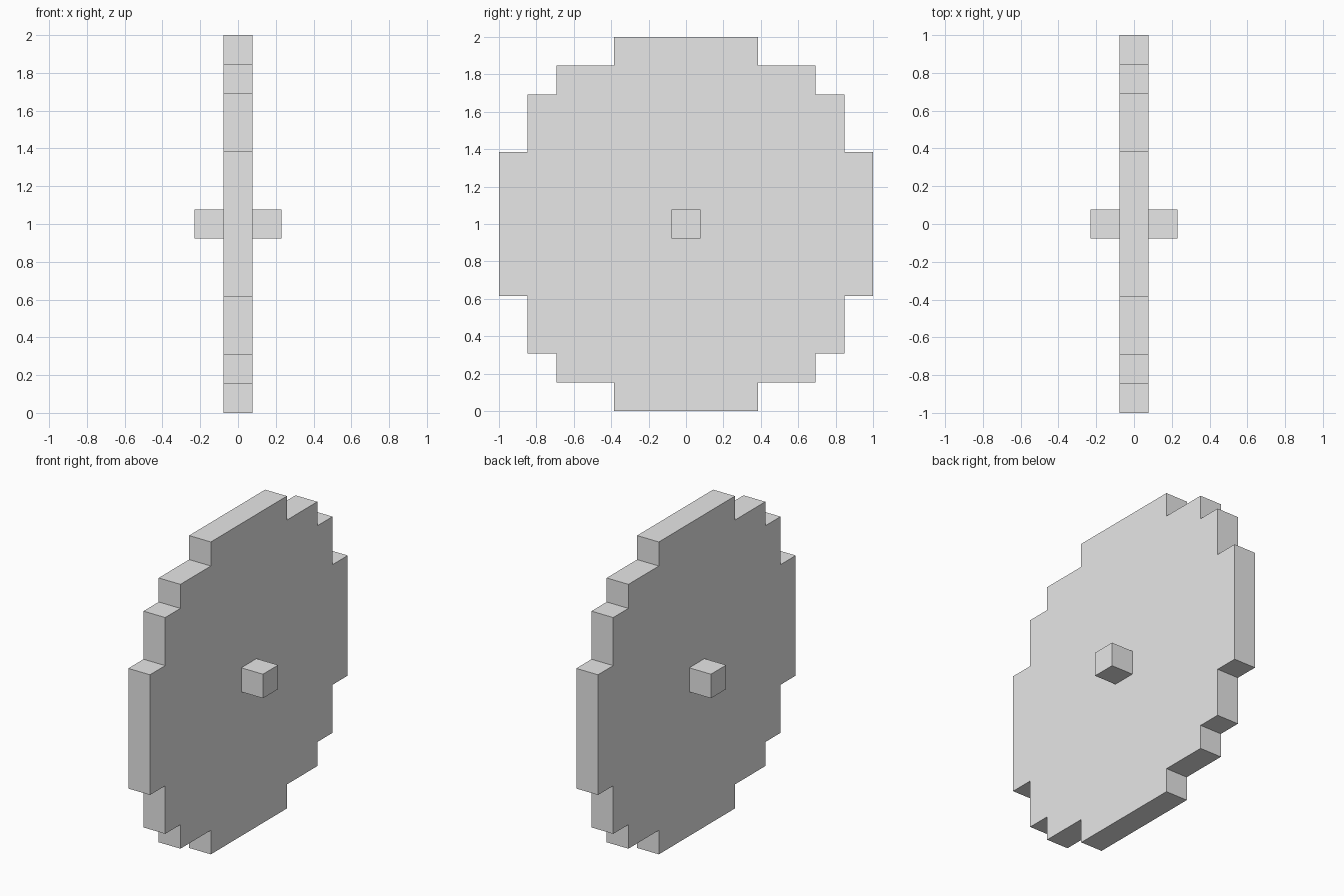
import bpy
import bmesh

cube = bpy.data.objects.get("Cube")
if cube:
    bpy.data.objects.remove(cube, do_unlink=True)

U = 2 / 13  # one block of the stepped disc

GREY = (0.8, 0.8, 0.8, 1)
grey = bpy.data.materials.new("light_grey")
grey.use_nodes = True
grey.diffuse_color = GREY
grey.node_tree.nodes["Principled BSDF"].inputs["Base Color"].default_value = GREY


def extruded(name, outline, x0, x1):
    """Extrude a y-z outline (in blocks about the wheel centre) from x0 to x1."""
    bm = bmesh.new()
    face = bm.faces.new([bm.verts.new((x0 * U, y * U, 1 + z * U)) for y, z in outline])
    ext = bmesh.ops.extrude_face_region(bm, geom=[face])
    moved = [v for v in ext["geom"] if isinstance(v, bmesh.types.BMVert)]
    bmesh.ops.translate(bm, verts=moved, vec=((x1 - x0) * U, 0, 0))
    bmesh.ops.recalc_face_normals(bm, faces=bm.faces)
    mesh = bpy.data.meshes.new(name)
    bm.to_mesh(mesh)
    bm.free()
    mesh.materials.append(grey)
    obj = bpy.data.objects.new(name, mesh)
    bpy.context.collection.objects.link(obj)
    return obj


# Stepped disc: one quarter outline, turned four times
quarter = [(6.5, -2.5), (6.5, 2.5), (5.5, 2.5), (5.5, 4.5),
           (4.5, 4.5), (4.5, 5.5), (2.5, 5.5)]
outline = []
for turn in range(4):
    outline += quarter
    quarter = [(-z, y) for y, z in quarter]
extruded("wheel_disc", outline, -0.5, 0.5)

# Square axle stubs on both sides
square = [(-0.5, -0.5), (0.5, -0.5), (0.5, 0.5), (-0.5, 0.5)]
for side, name in ((1, "left_axle_stub"), (-1, "right_axle_stub")):
    extruded(name, square, side * 0.5, side * 1.5)
